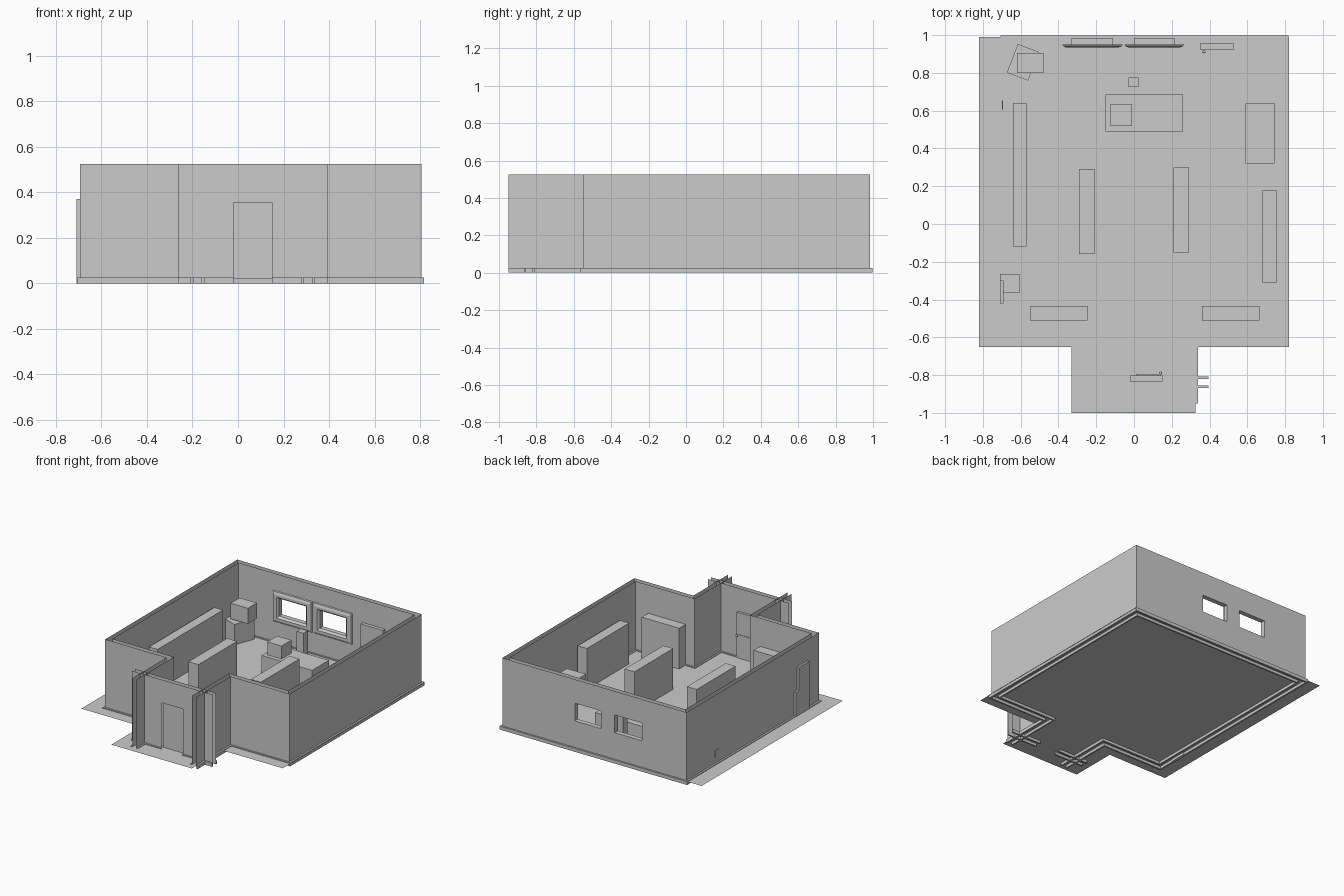
import bpy, bmesh, math
from mathutils import Vector, Matrix

if "Cube" in bpy.data.objects:
    bpy.data.objects.remove(bpy.data.objects["Cube"])

H, FLOOR, SKIRT, T = 0.525, 0.02, 0.025, 0.035


def finish(name, bm):
    bmesh.ops.remove_doubles(bm, verts=bm.verts, dist=1e-5)
    me = bpy.data.meshes.new(name)
    bm.to_mesh(me)
    bm.free()
    ob = bpy.data.objects.new(name, me)
    bpy.context.collection.objects.link(ob)
    return ob


def box(name, x0, x1, y0, y1, z0, z1, turn=0):
    bm = bmesh.new()
    bmesh.ops.create_cube(bm, size=1)
    bmesh.ops.scale(bm, vec=(x1 - x0, y1 - y0, z1 - z0), verts=bm.verts)
    ob = finish(name, bm)
    ob.location = ((x0 + x1) / 2, (y0 + y1) / 2, (z0 + z1) / 2)
    ob.rotation_euler.z = math.radians(turn)
    return ob


def offset(path, d):
    """Shift an open path to its left by d with mitred corners."""
    pts = [Vector(p) for p in path]
    norms = []
    for a, b in zip(pts, pts[1:]):
        t = (b - a).normalized()
        norms.append(Vector((-t.y, t.x)))
    out = []
    for i, p in enumerate(pts):
        if i == 0:
            n = norms[0]
        elif i == len(pts) - 1:
            n = norms[-1]
        else:
            n = norms[i - 1] + norms[i]
        out.append(p + n * d)
    return out


def panel(bm, a, b, holes, flip):
    """Upright wall sheet from a to b with (x0, x1, z0, z1) holes along x."""
    length = (b - a).length
    cuts = [(h[0] - a.x, h[1] - a.x, h[2], h[3]) for h in holes]
    us = sorted({0, length, *[c[0] for c in cuts], *[c[1] for c in cuts]})
    zs = sorted({0, H, *[c[2] for c in cuts], *[c[3] for c in cuts]})
    t = (b - a) / length
    for u0, u1 in zip(us, us[1:]):
        for z0, z1 in zip(zs, zs[1:]):
            um, zm = (u0 + u1) / 2, (z0 + z1) / 2
            if any(c[0] < um < c[1] and c[2] < zm < c[3] for c in cuts):
                continue
            vs = [bm.verts.new((*(a + t * u), z)) for u, z in
                  ((u0, z0), (u1, z0), (u1, z1), (u0, z1))]
            bm.faces.new(vs[::-1] if flip else vs)


def skirting(name, inner, outer):
    bm = bmesh.new()
    loops = [[bm.verts.new((p.x, p.y, z)) for p in path]
             for path, z in ((inner, 0), (outer, 0), (outer, SKIRT), (inner, SKIRT))]
    n = len(inner)
    for k in range(4):
        a, b = loops[k], loops[(k + 1) % 4]
        for i in range(n - 1):
            bm.faces.new((a[i], a[i + 1], b[i + 1], b[i]))
    for i in (0, n - 1):
        bm.faces.new([lp[i] for lp in loops])
    bmesh.ops.recalc_face_normals(bm, faces=bm.faces)
    finish(name, bm)


def rings(name, levels):
    """Rectangular rings (x0, x1, z0, z1, y) bridged one to the next."""
    bm = bmesh.new()
    rs = [[bm.verts.new((x, y, z)) for x, z in ((x0, z0), (x1, z0), (x1, z1), (x0, z1))]
          for x0, x1, z0, z1, y in levels]
    for a, b in zip(rs, rs[1:]):
        for i in range(4):
            j = (i + 1) % 4
            bm.faces.new((a[i], a[j], b[j], b[i]))
    finish(name, bm)


# T-shaped floor plate
bm = bmesh.new()
bm.faces.new([bm.verts.new((x, y, FLOOR)) for x, y in (
    (-.33, -1), (.325, -1), (.325, -.65), (.82, -.65),
    (.82, .99), (-.82, .99), (-.82, -.65), (-.33, -.65))])
finish("floor", bm)

# outer and inner wall sheets with skirting boards
windows = [(-.33, -.11, .22, .35), (0, .215, .22, .35)]
outline = [(-.195, -.95), (-.195, -.55), (-.695, -.55), (-.695, .985),
           (.805, .985), (.805, -.55), (.325, -.55), (.325, -.95)]
outer, inner = offset(outline, 0), offset(outline, -T)
for name, path, flip, d in (("outer", outer, True, .013), ("inner", inner, False, -.012)):
    bm = bmesh.new()
    for i, (a, b) in enumerate(zip(path, path[1:])):
        panel(bm, a, b, windows if i == 3 else [], flip)
    finish(name + "_walls", bm)
    skirting(name + "_skirting", path, offset(path, d))

# entrance wall sheets crossing past the porch sides
X0, X1, D0, D1 = -.262, .395, -.02, .15
for name, y, d in (("outer", -.855, -.012), ("inner", -.82, .012)):
    bm = bmesh.new()
    panel(bm, Vector((X0, y)), Vector((X1, y)), [(D0, D1, 0, .355)], d > 0)
    finish(name + "_entrance_wall", bm)
    for side, a, b in (("left", X0, D0), ("right", D1, X1)):
        box(f"{name}_entrance_skirting_{side}", a, b, min(y, y + d), max(y, y + d), 0, SKIRT)

# window reveals and bevelled inside frames
for i, (x0, x1, z0, z1) in enumerate(windows):
    def grow(m, y):
        return (x0 - m, x1 + m, z0 - m, z1 + m, y)
    rings(f"window_reveal_{i}", [grow(0, .985), grow(0, .95)])
    rings(f"window_frame_{i}", [grow(.05, .95), grow(.046, .942), grow(.03, .935),
                                grow(.012, .935), grow(0, .95)])


# doors with frames and knobs
def door(name, x0, x1, y0, y1, knob_x, inward):
    box(name, x0, x1, y0, y1, FLOOR, .355)
    face = y1 if inward > 0 else y0
    bm = bmesh.new()
    bmesh.ops.create_uvsphere(bm, u_segments=10, v_segments=6, radius=.009)
    bmesh.ops.translate(bm, verts=bm.verts, vec=(knob_x, face + .013 * inward, .19))
    finish(name + "_knob", bm)


door("entrance_door", D0, D1, -.835, -.802, .14, 1)
door("back_door", .35, .53, .925, .955, .37, -1)
box("entrance_push_bar", .01, .13, -.803, -.798, .185, .195)
box("side_door", -.71, -.69, -.42, -.30, 0, .37)
box("wall_vent", -.698, -.694, .605, .655, .07, .12)

# shelving units: x0, x1, y0, y1
shelves = [(-.64, -.57, -.12, .64), (-.29, -.21, -.16, .29), (.21, .29, -.15, .30),
           (.68, .755, -.31, .18), (-.55, -.245, -.51, -.435), (.36, .665, -.51, -.435)]
for i, s in enumerate(shelves):
    box(f"shelf_{i}", *s, FLOOR, .32)

# counter, seat, side furniture and stacked corner boxes
box("counter", -.15, .26, .49, .685, FLOOR, .155)
box("counter_till", -.125, -.01, .52, .635, .155, .25)
box("counter_stool", -.03, .025, .725, .775, FLOOR, .275)
box("side_desk", .59, .745, .32, .64, FLOOR, .21)
box("side_crate", -.71, -.605, -.365, -.265, FLOOR, .2)
box("corner_stand", -.648, -.528, .775, .937, FLOOR, .17, -21)
box("corner_box", -.62, -.48, .80, .905, .17 + .01, .295)
